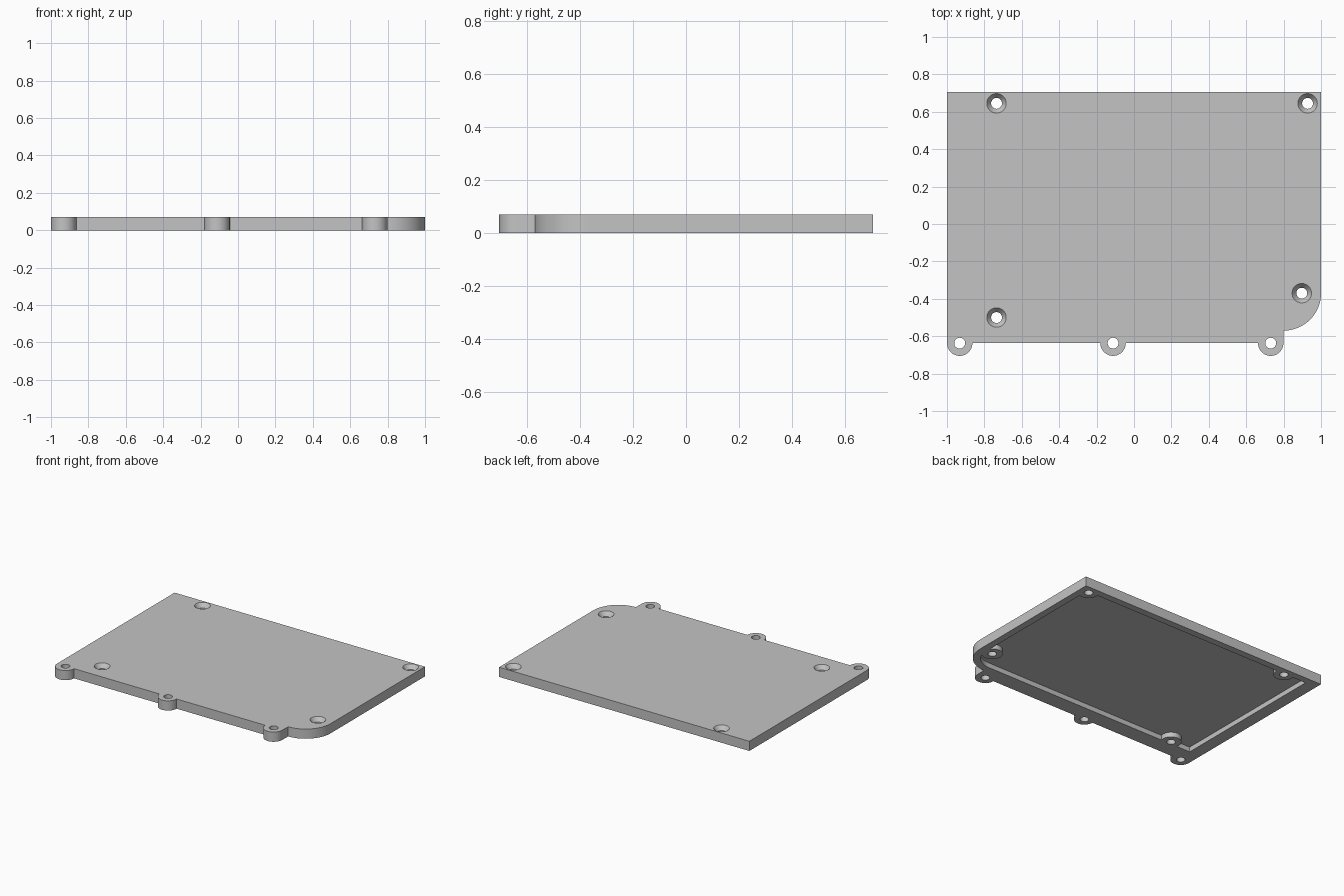
import bpy, bmesh
from math import cos, sin, radians

if "Cube" in bpy.data.objects:
    bpy.data.objects.remove(bpy.data.objects["Cube"], do_unlink=True)

TOP = 0.07          # plate thickness
FLOOR = 0.035       # height of the underside pocket
BACK = 0.705
FRONT = -0.637
EAR_R = 0.068
EARS = (-0.932, -0.112, 0.731)
SCREWS = ((-0.735, 0.645), (0.928, 0.645), (0.897, -0.37), (-0.735, -0.5))
ROUND = (0.8, -0.37)   # centre of the rounded corner

grey = bpy.data.materials.new("grey_plastic")
grey.use_nodes = True
colour = (0.55, 0.55, 0.55, 1)
grey.diffuse_color = colour
grey.node_tree.nodes["Principled BSDF"].inputs["Base Color"].default_value = colour


def arc(cx, cy, r, start, end, steps=24):
    angles = [radians(start + (end - start) * i / steps) for i in range(steps + 1)]
    return [(cx + r * cos(a), cy + r * sin(a)) for a in angles]


def add_object(name, bm):
    bmesh.ops.recalc_face_normals(bm, faces=bm.faces)
    mesh = bpy.data.meshes.new(name)
    bm.to_mesh(mesh)
    bm.free()
    mesh.materials.append(grey)
    obj = bpy.data.objects.new(name, mesh)
    bpy.context.collection.objects.link(obj)
    return obj


def prism(name, outline, z0, z1):
    bm = bmesh.new()
    face = bm.faces.new([bm.verts.new((x, y, z0)) for x, y in outline])
    up = bmesh.ops.extrude_face_region(bm, geom=[face])["geom"]
    bmesh.ops.translate(bm, vec=(0, 0, z1 - z0),
                        verts=[v for v in up if isinstance(v, bmesh.types.BMVert)])
    return add_object(name, bm)


def lathe(name, x, y, profile, sides=40):
    """Closed turned solid from (radius, height) rings."""
    bm = bmesh.new()
    rings = [[bm.verts.new((px, py, z)) for px, py in arc(x, y, r, 0, 360, sides)[:-1]]
             for r, z in profile]
    for low, high in zip(rings, rings[1:]):
        for i in range(sides):
            j = (i + 1) % sides
            bm.faces.new((low[i], low[j], high[j], high[i]))
    bm.faces.new(rings[0][::-1])
    bm.faces.new(rings[-1])
    return add_object(name, bm)


def subtract(target, cutter):
    cutter.hide_render = True
    mod = target.modifiers.new("cut", "BOOLEAN")
    mod.operation = "DIFFERENCE"
    mod.solver = "EXACT"
    mod.object = cutter
    bpy.ops.object.select_all(action="DESELECT")
    bpy.context.view_layer.objects.active = target
    target.select_set(True)
    bpy.ops.object.modifier_apply(modifier=mod.name)
    bpy.data.objects.remove(cutter, do_unlink=True)


# Plate outline with three ears along the front and one rounded corner
outline = [(-1, BACK)]
for ear in EARS:
    outline += arc(ear, FRONT, EAR_R, 180, 360)
outline += [(0.8, -0.57)] + arc(*ROUND, 0.2, -90, 0)[1:] + [(1, BACK)]
plate = prism("cover_plate", outline, 0, TOP)

# Shallow pocket underneath, leaving a rim and round bosses at the screws
inner = [(-0.91, BACK - 0.05), (-0.91, -0.52)] + arc(*ROUND, 0.15, -90, 0)
inner.append((0.95, BACK - 0.05))
pocket = prism("pocket_cutter", inner, -0.05, FLOOR)
for x, y in SCREWS:
    subtract(pocket, lathe("boss_keeper", x, y, [(0.068, -0.1), (0.068, 0.1)]))
subtract(plate, pocket)

# Countersunk screw holes
for x, y in SCREWS:
    subtract(plate, lathe("screw_cutter", x, y,
                          [(0.029, -0.05), (0.029, 0.04), (0.052, TOP), (0.052, 0.1)]))

# Plain holes through the ears
for ear in EARS:
    subtract(plate, lathe("ear_cutter", ear, FRONT, [(0.029, -0.05), (0.029, 0.1)]))

bpy.ops.object.shade_smooth_by_angle(angle=radians(30))
